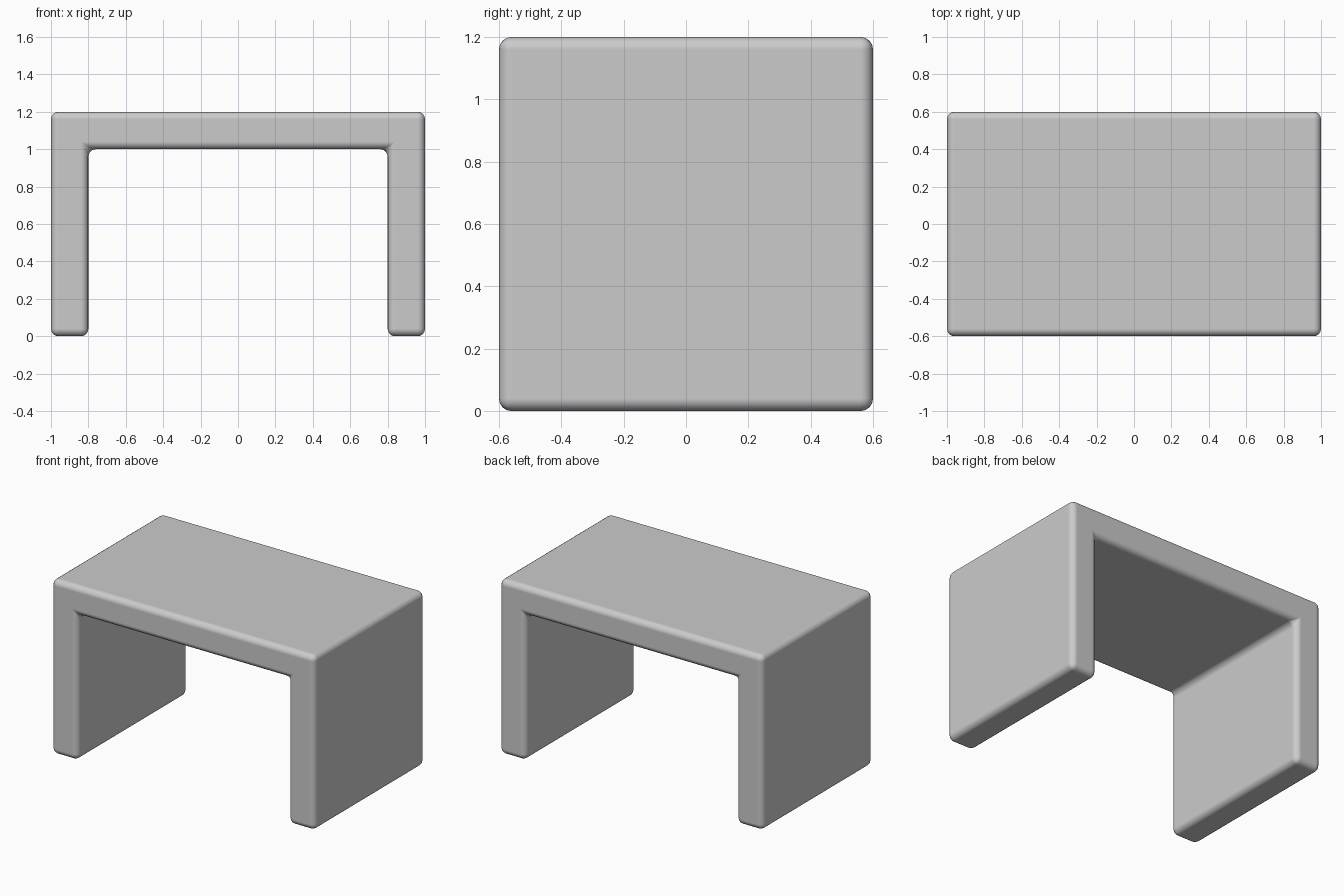
import bpy, bmesh

if "Cube" in bpy.data.objects:
    bpy.data.objects.remove(bpy.data.objects["Cube"])

# U-shaped table profile in the xz plane, extruded along y
profile = [(-1, 0), (-0.8, 0), (-0.8, 1), (0.8, 1), (0.8, 0), (1, 0), (1, 1.2), (-1, 1.2)]
bm = bmesh.new()
face = bm.faces.new([bm.verts.new((x, -0.6, z)) for x, z in profile])
ext = bmesh.ops.extrude_face_region(bm, geom=[face])
bmesh.ops.translate(bm, vec=(0, 1.2, 0),
                    verts=[g for g in ext["geom"] if isinstance(g, bmesh.types.BMVert)])
bmesh.ops.recalc_face_normals(bm, faces=bm.faces)
mesh = bpy.data.meshes.new("table")
bm.to_mesh(mesh)
bm.free()
table = bpy.data.objects.new("table", mesh)
bpy.context.collection.objects.link(table)

# Rounded edges all over
bevel = table.modifiers.new("rounded_edges", 'BEVEL')
bevel.width = 0.04
bevel.segments = 4
bevel.limit_method = 'ANGLE'
bevel.harden_normals = True

# Smooth shading
bpy.context.view_layer.objects.active = table
table.select_set(True)
bpy.ops.object.shade_smooth()
